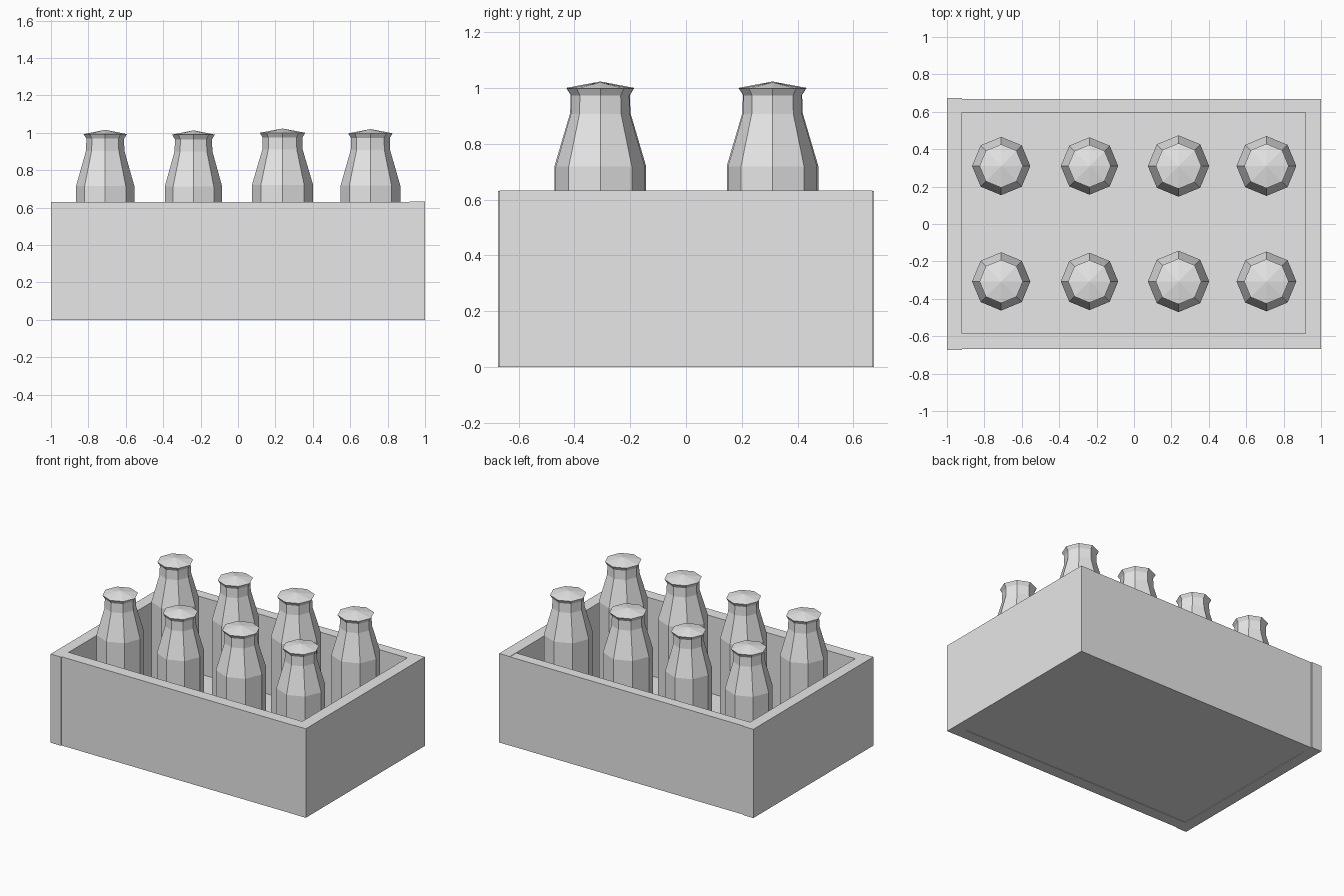
import bpy, bmesh, math

cube = bpy.data.objects.get("Cube")
if cube:
    bpy.data.objects.remove(cube, do_unlink=True)

# One plain grey for the whole model
grey = bpy.data.materials.new("plain grey")
grey.use_nodes = True
colour = (0.8, 0.8, 0.8, 1)
grey.diffuse_color = colour
grey.node_tree.nodes["Principled BSDF"].inputs["Base Color"].default_value = colour


def add_object(name, bm):
    bmesh.ops.recalc_face_normals(bm, faces=bm.faces)
    mesh = bpy.data.meshes.new(name)
    bm.to_mesh(mesh)
    bm.free()
    mesh.materials.append(grey)
    obj = bpy.data.objects.new(name, mesh)
    bpy.context.collection.objects.link(obj)
    return obj


def board(name, low, high):
    """Box between two opposite corners."""
    bm = bmesh.new()
    bmesh.ops.create_cube(bm, size=1)
    for v in bm.verts:
        for i in range(3):
            v.co[i] = low[i] if v.co[i] < 0 else high[i]
    return add_object(name, bm)


def bottle(name, x, y, width, top):
    """Eight-sided bottle with a flared, shallow pointed cap."""
    base = 0.08
    profile = [(0.164, base), (0.164, 0.72), (0.108, 0.91),
               (0.106, 0.975), (0.122, 1.0)]
    stretch = (top - base) / (1.023 - base)
    bm = bmesh.new()
    rings = []
    for r, z in profile:
        height = base + (z - base) * stretch
        rings.append([bm.verts.new((r * width * math.cos(k * math.pi / 4),
                                    r * width * math.sin(k * math.pi / 4),
                                    height)) for k in range(8)])
    apex = bm.verts.new((0, 0, top))
    bm.faces.new(rings[0])
    for k in range(8):
        n = (k + 1) % 8
        for a, b in zip(rings, rings[1:]):
            bm.faces.new((a[k], a[n], b[n], b[k]))
        bm.faces.new((rings[-1][k], rings[-1][n], apex))
    add_object(name, bm).location = (x, y, 0)


# Crate: floor, two long sides, two ends (one end stands slightly proud)
board("crate_floor", (-0.92, -0.585, 0.004), (0.92, 0.6, 0.08))
board("front_side", (-0.92, -0.667, 0), (0.92, -0.585, 0.63))
board("back_side", (-0.92, 0.595, 0), (0.92, 0.667, 0.63))
board("right_end", (-1, -0.673, 0), (-0.92, 0.673, 0.63))
board("left_end", (0.916, -0.668, 0), (1, 0.668, 0.632))

# Two rows of four bottles, each column a slightly different size
columns = [(-0.71, 0.95, 1.016), (-0.238, 0.935, 1.013),
           (0.238, 1.0, 1.023), (0.708, 0.975, 1.02)]
for row, y in (("front", -0.307), ("back", 0.31)):
    for i, (x, width, top) in enumerate(columns):
        bottle(f"{row}_bottle_{i + 1}", x, y, width, top)
